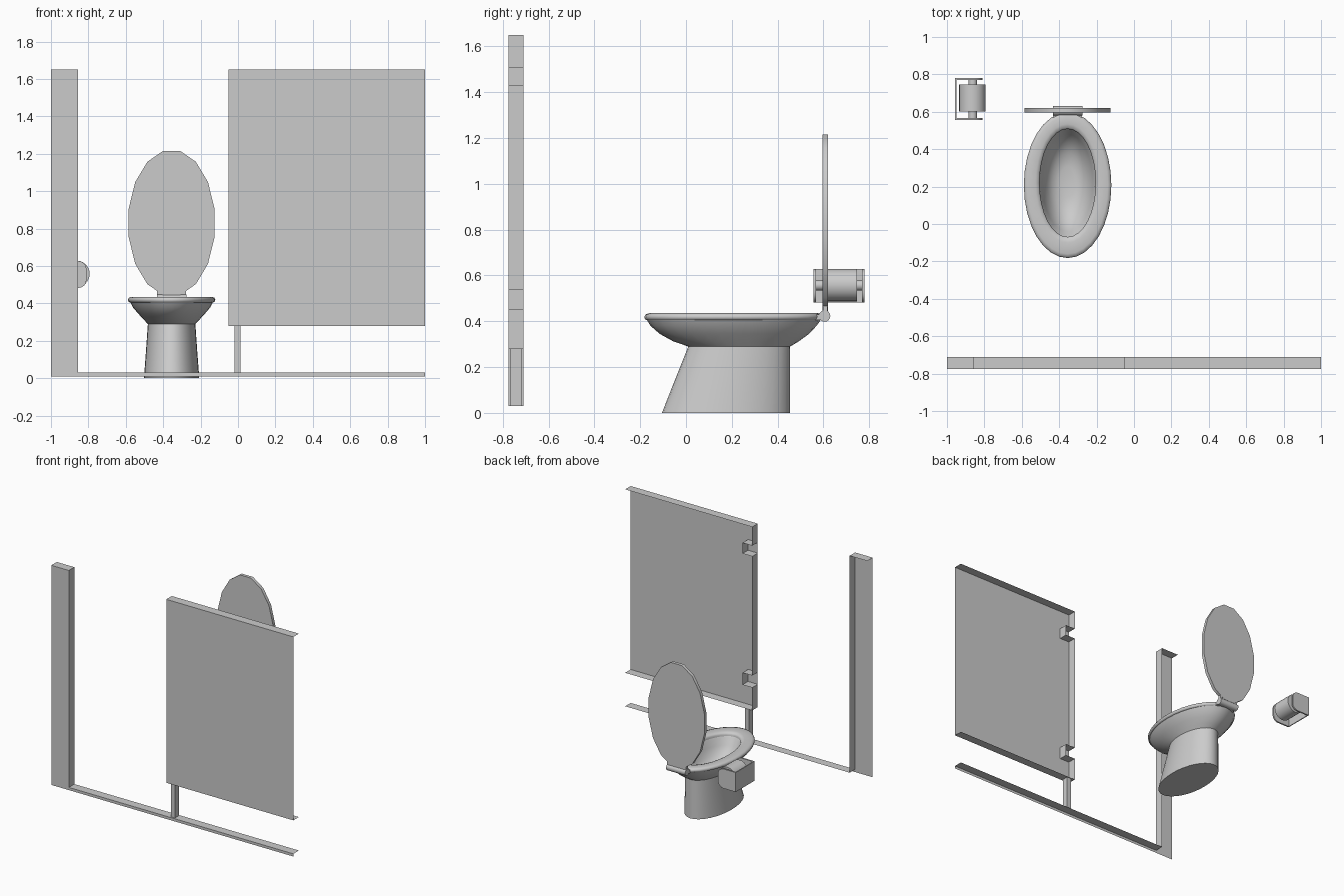
import bpy, bmesh, math
from mathutils import Matrix, Vector

if "Cube" in bpy.data.objects:
    bpy.data.objects.remove(bpy.data.objects["Cube"])

YF, YB = -0.775, -0.71      # front and back of the partition
CX = -0.355                 # toilet centre line


def finish(name, bm, angle=None, normals=True):
    if normals:
        bmesh.ops.recalc_face_normals(bm, faces=bm.faces[:])
    me = bpy.data.meshes.new(name)
    bm.to_mesh(me)
    bm.free()
    ob = bpy.data.objects.new(name, me)
    bpy.context.collection.objects.link(ob)
    if angle:
        bpy.ops.object.select_all(action='DESELECT')
        ob.select_set(True)
        bpy.context.view_layer.objects.active = ob
        bpy.ops.object.shade_smooth_by_angle(angle=math.radians(angle))
    return ob


def box(name, lo, hi):
    lo, hi = Vector(lo), Vector(hi)
    bm = bmesh.new()
    bmesh.ops.create_cube(bm, size=1, matrix=Matrix.Translation((lo + hi) / 2)
                          @ Matrix.Diagonal((*(hi - lo), 1)))
    return finish(name, bm)


def cylinder(name, centre, r, length, axis, seg=24):
    rot = Matrix.Rotation(math.pi / 2, 4, 'Y' if axis == 'X' else 'X')
    bm = bmesh.new()
    bmesh.ops.create_cone(bm, cap_ends=True, segments=seg, radius1=r, radius2=r,
                          depth=length, matrix=Matrix.Translation(centre) @ rot)
    return finish(name, bm, 35)


def sheet(name, front, path):
    """Thin pressed sheet: front face outline plus an edge flange, both (x, z)."""
    bm = bmesh.new()
    bm.faces.new([bm.verts.new((x, YF, z)) for x, z in front])
    rows = [[bm.verts.new((x, y, z)) for x, z in path] for y in (YF, YB)]
    for i in range(len(path) - 1):
        bm.faces.new((rows[0][i], rows[0][i + 1], rows[1][i + 1], rows[1][i]))
    bmesh.ops.remove_doubles(bm, verts=bm.verts[:], dist=1e-5)
    return finish(name, bm)


def loft(name, sections, seg=32, closed=False, angle=40):
    """Stack of ovals given as (z, half width, y front, y back)."""
    bm = bmesh.new()
    rings = []
    for z, w, y0, y1 in sections:
        c, r = (y0 + y1) / 2, (y1 - y0) / 2
        rings.append([bm.verts.new((CX + w * math.cos(t), c + r * math.sin(t), z))
                      for t in (2 * math.pi * i / seg for i in range(seg))])
    pairs = list(zip(rings, rings[1:]))
    if closed:
        pairs.append((rings[-1], rings[0]))
    else:
        bm.faces.new(rings[0])
        bm.faces.new(rings[-1])
    for a, b in pairs:
        for i in range(seg):
            j = (i + 1) % seg
            bm.faces.new((a[i], a[j], b[j], b[i]))
    return finish(name, bm, angle)


# Partition: wall post with floor sill
sheet("post_and_sill",
      [(-1, 1.65), (-.855, 1.65), (-.855, .03), (1, .03), (1, .01), (-1, .01)],
      [(-1, 1.65), (-.855, 1.65), (-.855, .03), (1, .03)])

# Partition: large panel whose side flange steps inward at two hinge pockets
edge = [(1, 1.65), (-.05, 1.65)]
for top, bottom in ((1.51, 1.43), (.54, .45)):
    edge += [(-.05, top), (.03, top), (.03, bottom), (-.05, bottom)]
edge += [(-.05, .28), (1, .28)]
sheet("panel", [(-.05, .28), (1, .28), (1, 1.65), (-.05, 1.65)], edge)
box("panel_leg", (-.02, -.765, .03), (.014, -.717, .28))

# Toilet: pedestal, bowl outside and bowl inside in one loft
loft("toilet_bowl", [
    (0, .148, -.105, .455), (.145, .137, -.048, .455), (.29, .127, .01, .455),
    (.312, .148, -.055, .492), (.345, .178, -.115, .537), (.38, .208, -.155, .57),
    (.408, .222, -.172, .59), (.42, .16, -.08, .52), (.40, .146, -.062, .503),
    (.35, .135, -.04, .48), (.30, .108, .01, .435), (.265, .08, .07, .38),
    (.25, .04, .14, .31)])

# Toilet: rounded seat ring
loft("seat", [
    (.405, .222, -.172, .585), (.409, .231, -.179, .593), (.42, .234, -.182, .597),
    (.430, .229, -.177, .592), (.435, .215, -.16, .578), (.435, .172, -.10, .535),
    (.430, .156, -.076, .515), (.42, .150, -.069, .508), (.405, .150, -.069, .508)],
    closed=True, angle=60)

# Toilet: hinge and upright lid
box("hinge_neck", (CX - .078, .55, .405), (CX + .078, .605, .43))
cylinder("hinge", (CX, .605, .423), .025, .158, 'X', 16)
box("lid_stem", (CX - .078, .597, .425), (CX + .078, .618, .475))
bm = bmesh.new()
bmesh.ops.create_cone(
    bm, cap_ends=True, segments=16, radius1=1, radius2=1, depth=.024,
    matrix=Matrix.Translation((CX, .607, .83)) @ Matrix.Diagonal((.234, 1, .393, 1))
    @ Matrix.Rotation(math.pi / 2, 4, 'X') @ Matrix.Rotation(math.pi / 16, 4, 'Z'))
finish("lid", bm, 40)

# Paper holder: wall plate, two arms with rounded fronts, spindle and roll
box("holder_plate", (-.957, .557, .482), (-.95, .78, .627))
for side, y in (("front", .557), ("back", .769)):
    arm = [(-.957, .482), (-.957, .627)]
    for cz, a0 in ((.582, 90), (.527, 0)):
        arm += [(-.855 + .045 * math.cos(math.radians(a0 - k * 22.5)),
                 cz + .045 * math.sin(math.radians(a0 - k * 22.5))) for k in range(5)]
    bm = bmesh.new()
    f = bm.faces.new([bm.verts.new((x, y, z)) for x, z in arm])
    ext = bmesh.ops.extrude_face_region(bm, geom=[f])
    bmesh.ops.translate(bm, vec=(0, .011, 0),
                        verts=[v for v in ext["geom"] if isinstance(v, bmesh.types.BMVert)])
    bm.faces.new([v for v in f.verts]) if not f.is_valid else None
    finish(side + "_holder_arm", bm, 35)
cylinder("spindle", (-.862, .6685, .557), .023, .205, 'Y', 16)
cylinder("paper_roll", (-.864, .673, .558), .071, .145, 'Y', 24)
